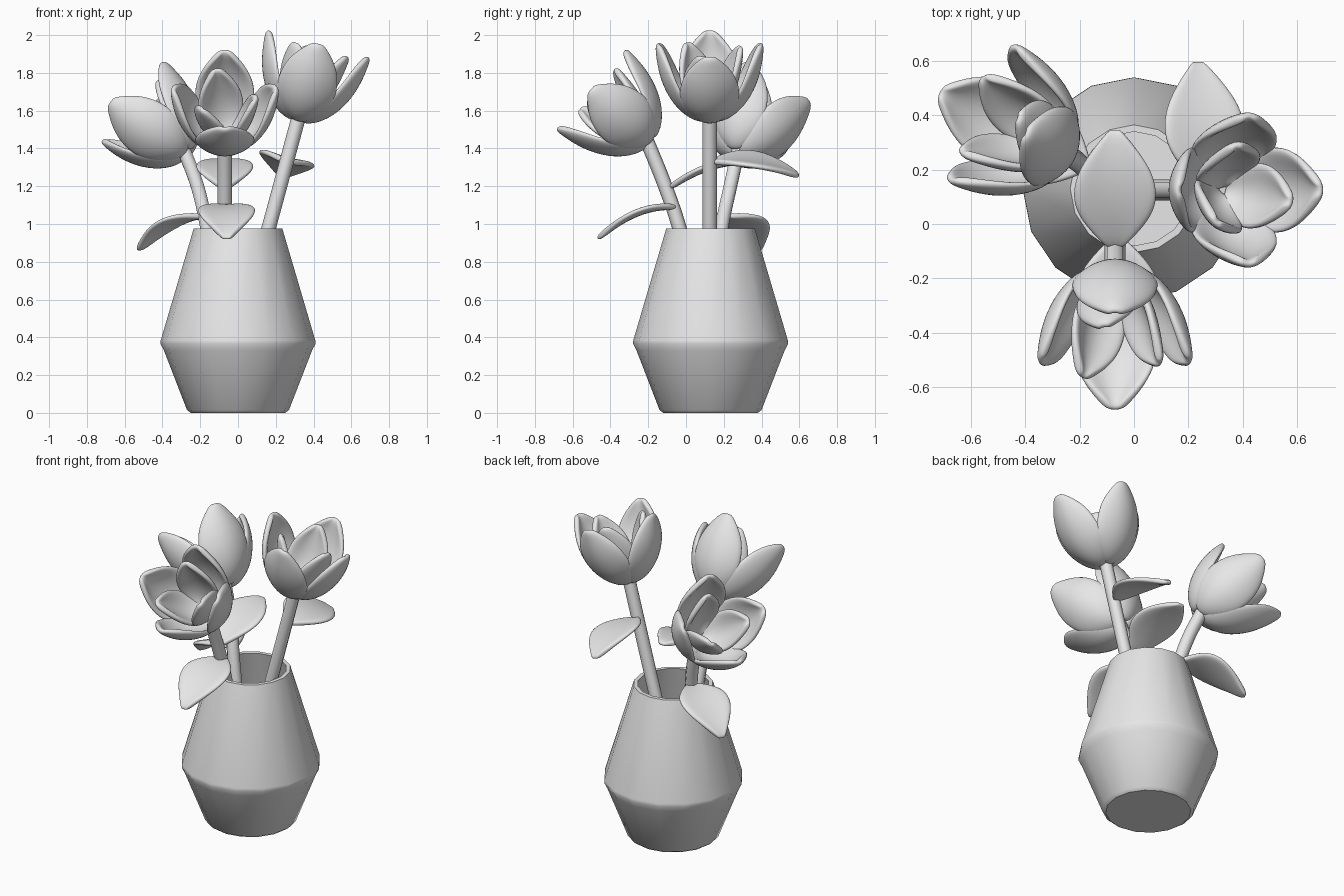
import bpy, bmesh
from math import radians, sin, cos, pi
from mathutils import Matrix, Vector

cube = bpy.data.objects.get("Cube")
if cube:
    bpy.data.objects.remove(cube)

# One plain clay colour
GREY = (0.8, 0.8, 0.8, 1)
clay = bpy.data.materials.new("light_grey")
clay.use_nodes = True
clay.diffuse_color = GREY
clay.node_tree.nodes["Principled BSDF"].inputs["Base Color"].default_value = GREY


def add_object(name, data):
    obj = bpy.data.objects.new(name, data)
    bpy.context.scene.collection.objects.link(obj)
    data.materials.append(clay)
    return obj


def mesh_object(name, bm):
    bmesh.ops.recalc_face_normals(bm, faces=bm.faces)
    for f in bm.faces:
        f.smooth = True
    mesh = bpy.data.meshes.new(name)
    bm.to_mesh(mesh)
    bm.free()
    return add_object(name, mesh)


def add_blade(bm, path, widths, half_width, cup, matrix):
    """Cupped sheet along a path of (outward, up) points."""
    rows = []
    for i, (r, h) in enumerate(path):
        a, b = path[max(i - 1, 0)], path[min(i + 1, len(path) - 1)]
        tangent = Vector((b[0] - a[0], b[1] - a[1])).normalized()
        row = []
        for s in (-1, -0.5, 0, 0.5, 1):
            lift = cup * s * s * widths[i]
            point = Vector((r - tangent.y * lift, s * half_width * widths[i],
                            h + tangent.x * lift))
            row.append(bm.verts.new(matrix @ point))
        rows.append(row)
    for low, high in zip(rows, rows[1:]):
        for j in range(4):
            bm.faces.new((low[j], low[j + 1], high[j + 1], high[j]))


def thicken(obj, thickness):
    solid = obj.modifiers.new("thickness", 'SOLIDIFY')
    solid.thickness = thickness
    solid.offset = 0
    sub = obj.modifiers.new("rounding", 'SUBSURF')
    sub.levels = sub.render_levels = 2


# Vase: turned profile with a wall and an inner floor
profile = [(0.25, 0), (0.27, 0.015), (0.392, 0.33), (0.41, 0.365), (0.409, 0.385),
           (0.235, 0.975), (0.21, 0.975), (0.38, 0.37), (0.24, 0.04)]
SIDES = 16
bm = bmesh.new()
rings = []
for r, z in profile:
    rings.append([bm.verts.new((r * cos(2 * pi * k / SIDES),
                                0.13 + r * sin(2 * pi * k / SIDES), z))
                  for k in range(SIDES)])
for low, high in zip(rings, rings[1:]):
    for k in range(SIDES):
        n = (k + 1) % SIDES
        bm.faces.new((low[k], low[n], high[n], high[k]))
bm.faces.new(rings[0])
bm.faces.new(rings[-1])
vase = mesh_object("vase", bm)
bpy.ops.object.select_all(action='DESELECT')
bpy.context.view_layer.objects.active = vase
vase.select_set(True)
bpy.ops.object.shade_smooth_by_angle(angle=radians(36))


# Stems: round bevelled curves
def stem(name, points):
    curve = bpy.data.curves.new(name, 'CURVE')
    curve.dimensions = '3D'
    curve.bevel_depth = 0.038
    curve.bevel_resolution = 2
    curve.use_fill_caps = True
    spline = curve.splines.new('BEZIER')
    spline.bezier_points.add(len(points) - 1)
    for bp, p in zip(spline.bezier_points, points):
        bp.co = p
        bp.handle_left_type = bp.handle_right_type = 'AUTO'
    add_object(name, curve)


stem("front_stem", [(-0.07, 0.13, 0.1), (-0.07, 0.06, 0.6), (-0.07, -0.035, 0.98),
                    (-0.07, -0.11, 1.2), (-0.07, -0.215, 1.46)])
stem("tall_stem", [(-0.08, 0.125, 0.1), (0.16, 0.125, 0.97), (0.325, 0.125, 1.58)])
stem("back_stem", [(-0.03, 0.13, 0.1), (-0.1, 0.16, 0.6), (-0.165, 0.19, 0.98),
                   (-0.215, 0.235, 1.2), (-0.29, 0.28, 1.4)])

# Flowers: four outer petals around three inner ones
OUTER = [(0.02, -0.01), (0.1, 0.01), (0.185, 0.085), (0.24, 0.19),
         (0.263, 0.28), (0.27, 0.35), (0.273, 0.41)]
INNER = [(0.01, 0.02), (0.06, 0.05), (0.11, 0.12), (0.14, 0.2),
         (0.155, 0.27), (0.165, 0.33), (0.17, 0.385)]
PETAL_WIDTHS = (0.28, 0.72, 1, 1, 0.85, 0.56, 0.16)


def flower(name, base, heading, tilt, spin):
    bm = bmesh.new()
    frame = (Matrix.Translation(base) @ Matrix.Rotation(radians(heading), 4, 'Z')
             @ Matrix.Rotation(radians(tilt), 4, 'Y'))
    for k in range(4):
        turn = Matrix.Rotation(k * pi / 2, 4, 'Z')
        add_blade(bm, OUTER, PETAL_WIDTHS, 0.16, 0.075, frame @ turn)
    for k in range(3):
        turn = Matrix.Rotation(radians(spin + 120 * k), 4, 'Z')
        add_blade(bm, INNER, PETAL_WIDTHS, 0.125, 0.055, frame @ turn)
    thicken(mesh_object(name, bm), 0.035)


flower("front_flower", (-0.07, -0.195, 1.446), -90, 49, 75)
flower("tall_flower", (0.32, 0.125, 1.56), 0, 15, 105)
flower("back_flower", (-0.275, 0.27, 1.385), 154, 50, 75)

# Leaves: nearly flat arching blades
LEAF_WIDTHS = (0.15, 0.62, 0.95, 1, 0.85, 0.52, 0.12)


def leaf(name, base, heading, roll, length, start_slope, end_drop):
    path = []
    for i in range(7):
        t = i / 6
        path.append((length * t, start_slope * t + (end_drop - start_slope) * t * t))
    frame = (Matrix.Translation(base) @ Matrix.Rotation(radians(roll), 4, 'Y')
             @ Matrix.Rotation(radians(heading), 4, 'Z'))
    bm = bmesh.new()
    add_blade(bm, path, LEAF_WIDTHS, 0.158, 0.015, frame)
    thicken(mesh_object(name, bm), 0.032)


leaf("front_stem_high_leaf", (-0.07, -0.09, 1.19), 90, 0, 0.44, 0.3, 0.14)
leaf("front_stem_low_leaf", (-0.06, -0.05, 1.09), -90, 0, 0.42, 0.03, -0.17)
leaf("tall_stem_leaf", (0.255, 0.14, 1.33), 90, 15, 0.46, 0.08, -0.08)
leaf("back_stem_leaf", (-0.17, 0.21, 1.04), 154, 0, 0.4, 0.02, -0.18)
